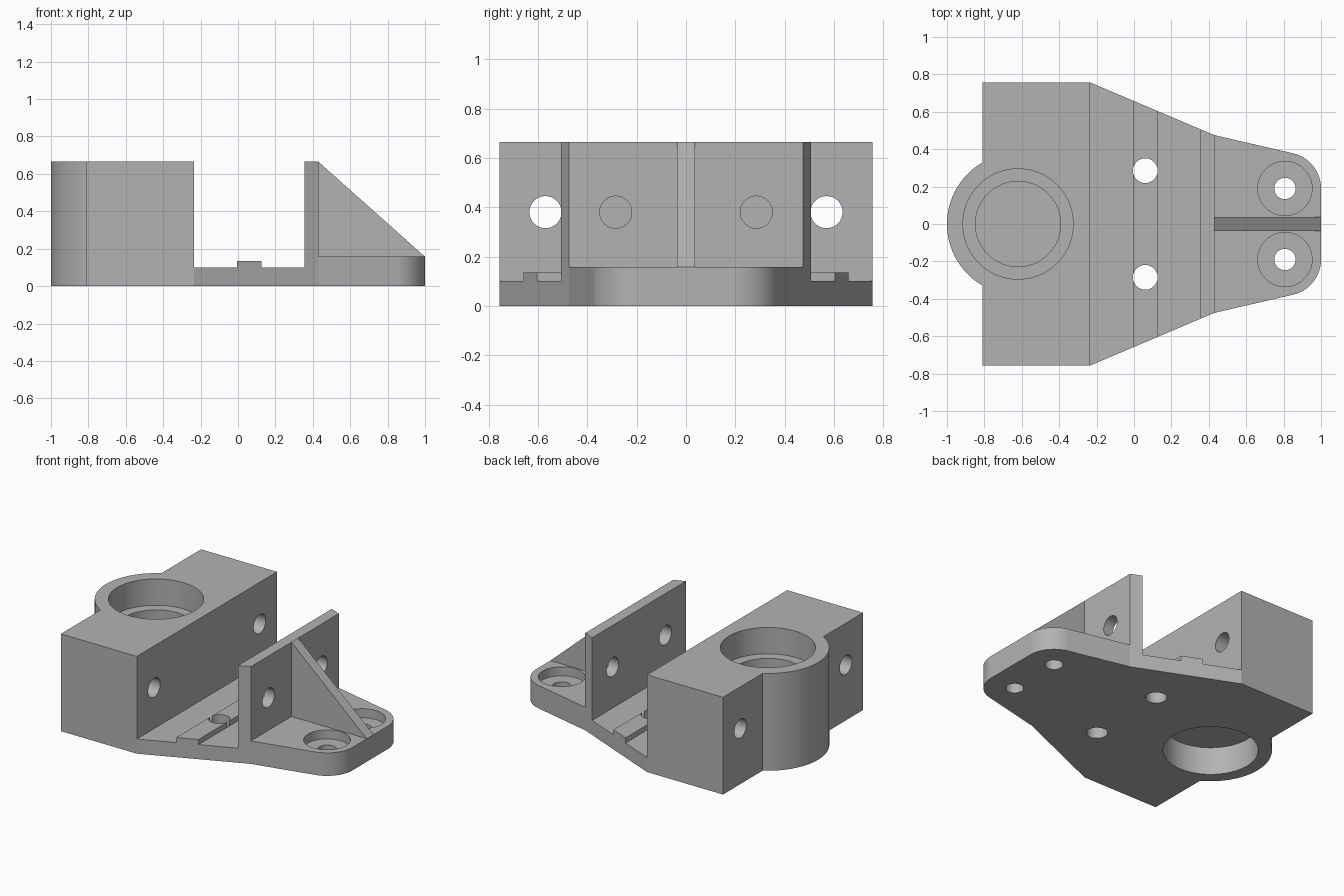
import bpy, bmesh
from math import sin, cos, radians, pi

cube = bpy.data.objects.get("Cube")
if cube:
    bpy.data.objects.remove(cube, do_unlink=True)

grey = bpy.data.materials.new("machined_grey")
grey.use_nodes = True
GREY = (0.45, 0.45, 0.45, 1)
grey.diffuse_color = GREY
grey.node_tree.nodes["Principled BSDF"].inputs["Base Color"].default_value = GREY


def prism(name, points, axis, low, high):
    """Extrude a closed profile along y (profile in x,z), z (x,y) or x (y,z)."""
    place = {"x": lambda a, b, t: (t, a, b),
             "y": lambda a, b, t: (a, t, b),
             "z": lambda a, b, t: (a, b, t)}[axis]
    bm = bmesh.new()
    ends = [[bm.verts.new(place(a, b, t)) for a, b in points] for t in (low, high)]
    bm.faces.new(ends[0])
    bm.faces.new(ends[1])
    for i in range(len(points)):
        j = (i + 1) % len(points)
        bm.faces.new((ends[0][i], ends[0][j], ends[1][j], ends[1][i]))
    bmesh.ops.recalc_face_normals(bm, faces=bm.faces[:])
    mesh = bpy.data.meshes.new(name)
    bm.to_mesh(mesh)
    bm.free()
    mesh.materials.append(grey)
    obj = bpy.data.objects.new(name, mesh)
    bpy.context.collection.objects.link(obj)
    return obj


def arc(cx, cy, r, start, end, steps):
    angles = [radians(start + (end - start) * i / steps) for i in range(steps + 1)]
    return [(cx + r * cos(a), cy + r * sin(a)) for a in angles]


def combine(body, tool, operation):
    """Apply a boolean and discard the tool."""
    mod = body.modifiers.new("combine", "BOOLEAN")
    mod.operation = operation
    mod.solver = "EXACT"
    mod.object = tool
    bpy.context.view_layer.update()
    result = bpy.data.meshes.new_from_object(
        body.evaluated_get(bpy.context.evaluated_depsgraph_get()))
    body.modifiers.clear()
    body.data = result
    bpy.data.objects.remove(tool, do_unlink=True)


def drill(body, a, b, r, axis, low, high):
    circle = arc(a, b, r, 0, 360, 72)[:-1]
    combine(body, prism("drill", circle, axis, low, high), "DIFFERENCE")


TOP, FLOOR, PLATE = 0.665, 0.1, 0.157
BORE_X, FOOT_X, FOOT_Y = -0.62, 0.807, 0.19

# Side profile: block, channel floor with key ridge, upright wall, foot plate
side = [(-1.1, 0), (1.1, 0), (1.1, PLATE), (0.43, PLATE), (0.43, TOP), (0.355, TOP),
        (0.355, FLOOR), (0.125, FLOOR), (0.125, 0.135), (-0.005, 0.135),
        (-0.005, FLOOR), (-0.235, FLOOR), (-0.235, TOP), (-1.1, TOP)]
bracket = prism("mounting_bracket", side, "y", -0.9, 0.9)

# Plan outline: rounded foot, tapered flanks, square block, round bearing boss
half = arc(FOOT_X, FOOT_Y, 0.193, 0, 77, 16)
half += [(0.43, 0.475), (-0.235, 0.757), (-0.81, 0.757)]
boss = arc(BORE_X, 0, 0.38, 120, 240, 40)
outline = half + boss + [(x, -y) for x, y in reversed(half)]
combine(bracket, prism("outline", outline, "z", -0.1, 0.9), "INTERSECT")

# Triangular stiffening rib
rib = [(0.4, 0.12), (1, 0.12), (1, PLATE), (0.43, TOP), (0.4, TOP)]
combine(bracket, prism("rib", rib, "y", -0.037, 0.037), "UNION")

# Stepped bearing seat from above and plain recess from below
drill(bracket, BORE_X, 0, 0.295, "z", 0.485, 0.8)
drill(bracket, BORE_X, 0, 0.228, "z", 0.29, 0.6)
drill(bracket, BORE_X, 0, 0.295, "z", -0.1, 0.19)

# Bolt holes, mirrored about the centre line
for s in (-1, 1):
    drill(bracket, s * 0.57, 0.38, 0.065, "x", -0.9, -0.1)
    drill(bracket, s * 0.285, 0.38, 0.065, "x", 0.3, 0.5)
    drill(bracket, 0.06, s * 0.285, 0.066, "z", -0.1, 0.3)
    drill(bracket, FOOT_X, s * FOOT_Y, 0.057, "z", -0.1, 0.3)
    drill(bracket, FOOT_X, s * FOOT_Y, 0.145, "z", 0.095, 0.3)

# Smooth the round walls, keep every machined edge crisp
bpy.ops.object.select_all(action="DESELECT")
bracket.select_set(True)
bpy.context.view_layer.objects.active = bracket
bpy.ops.object.shade_smooth_by_angle(angle=radians(8))
weighted = bracket.modifiers.new("flat_faces", "WEIGHTED_NORMAL")
weighted.keep_sharp = True
